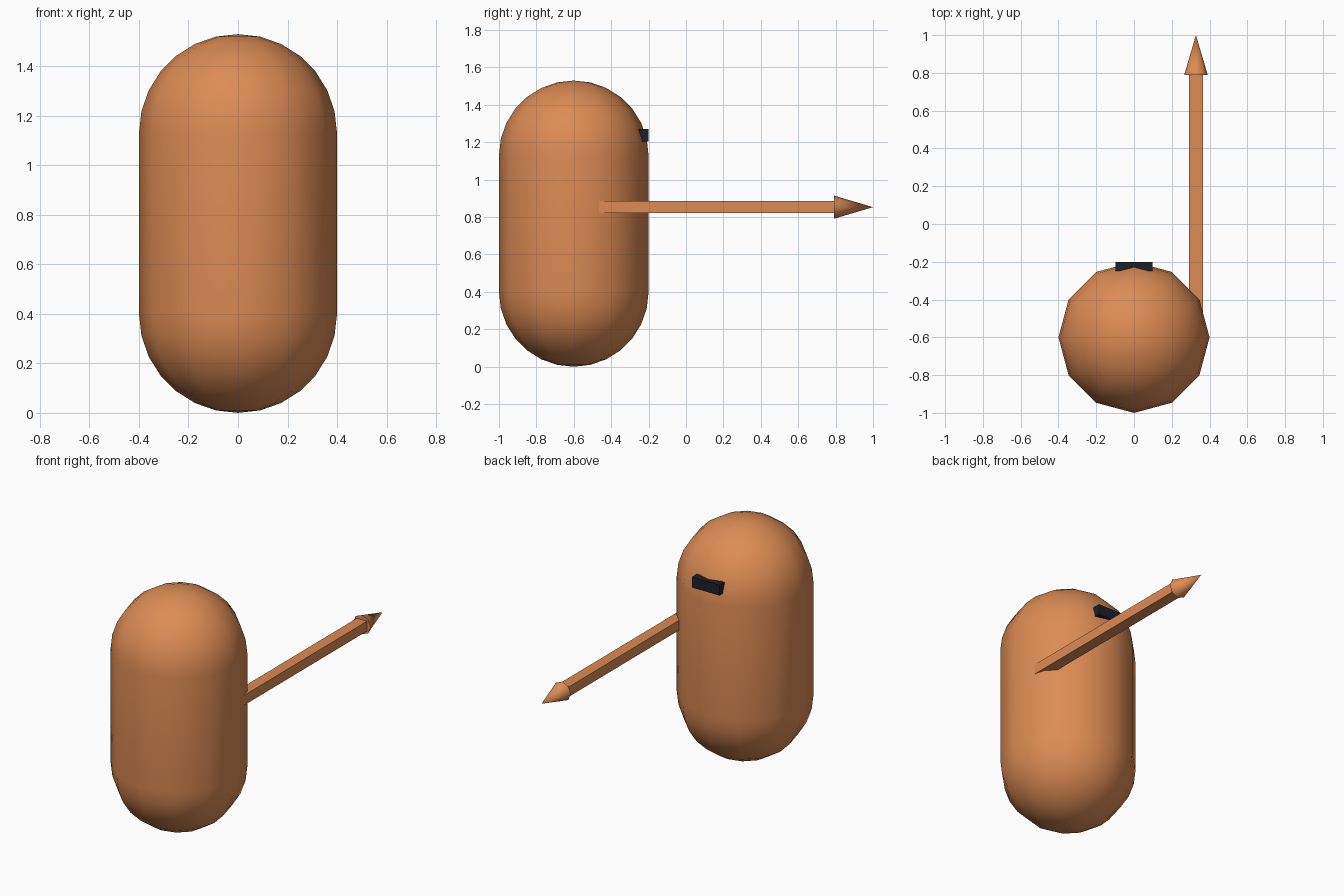
import bpy
import math
from mathutils import Matrix

cube = bpy.data.objects.get("Cube")
if cube:
    bpy.data.objects.remove(cube, do_unlink=True)

import bmesh


def make_material(name, colour):
    mat = bpy.data.materials.new(name)
    mat.use_nodes = True
    mat.diffuse_color = colour
    mat.node_tree.nodes["Principled BSDF"].inputs["Base Color"].default_value = colour
    return mat


def finish(name, bm, mat, smooth_angle=None):
    bmesh.ops.recalc_face_normals(bm, faces=bm.faces)
    mesh = bpy.data.meshes.new(name)
    bm.to_mesh(mesh)
    bm.free()
    mesh.materials.append(mat)
    obj = bpy.data.objects.new(name, mesh)
    bpy.context.collection.objects.link(obj)
    if smooth_angle is not None:
        bpy.ops.object.select_all(action="DESELECT")
        obj.select_set(True)
        bpy.context.view_layer.objects.active = obj
        bpy.ops.object.shade_smooth_by_angle(angle=math.radians(smooth_angle))
    return obj


def make_box(name, low, high, mat):
    size = [b - a for a, b in zip(low, high)]
    middle = [(a + b) / 2 for a, b in zip(low, high)]
    bm = bmesh.new()
    bmesh.ops.create_cube(bm, size=1, matrix=Matrix.Translation(middle) @ Matrix.Diagonal((*size, 1)))
    return finish(name, bm, mat)


orange = make_material("clay orange", (0.72, 0.26, 0.09, 1))
black = make_material("visor black", (0.012, 0.014, 0.022, 1))

# Capsule body: half-circle caps on a straight middle, spun in twelve sides
RADIUS, HEIGHT, CENTRE_Y, STEPS, SIDES = 0.4, 1.53, -0.6, 7, 12
profile = []
for cap_z, start in ((RADIUS, -90), (HEIGHT - RADIUS, 0)):
    for i in range(STEPS + 1):
        a = math.radians(start + 90 * i / STEPS)
        profile.append((RADIUS * math.cos(a), CENTRE_Y, cap_z + RADIUS * math.sin(a)))
bm = bmesh.new()
verts = [bm.verts.new(p) for p in profile]
edges = [bm.edges.new(pair) for pair in zip(verts, verts[1:])]
bmesh.ops.spin(bm, geom=verts + edges, cent=(0, CENTRE_Y, 0), axis=(0, 0, 1),
               angle=math.tau, steps=SIDES, use_merge=True)
bmesh.ops.remove_doubles(bm, verts=bm.verts, dist=0.001)
finish("body", bm, orange, 40)

# Small visor block on the rear of the head
make_box("visor", (-0.098, -0.25, 1.204), (0.098, -0.2, 1.272), black)

# Square shaft with a pointed tip
ARROW_X, ARROW_Z, HEAD_Y = 0.328, 0.853, 0.79
make_box("arrow_shaft", (ARROW_X - 0.036, -0.5, ARROW_Z - 0.032),
         (ARROW_X + 0.036, HEAD_Y + 0.01, ARROW_Z + 0.032), orange)
bm = bmesh.new()
bmesh.ops.create_cone(bm, cap_ends=True, segments=8, radius1=0.062, radius2=0, depth=1 - HEAD_Y,
                      matrix=Matrix.Translation((ARROW_X, (1 + HEAD_Y) / 2, ARROW_Z))
                      @ Matrix.Rotation(math.radians(-90), 4, "X"))
finish("arrow_head", bm, orange, 60)
